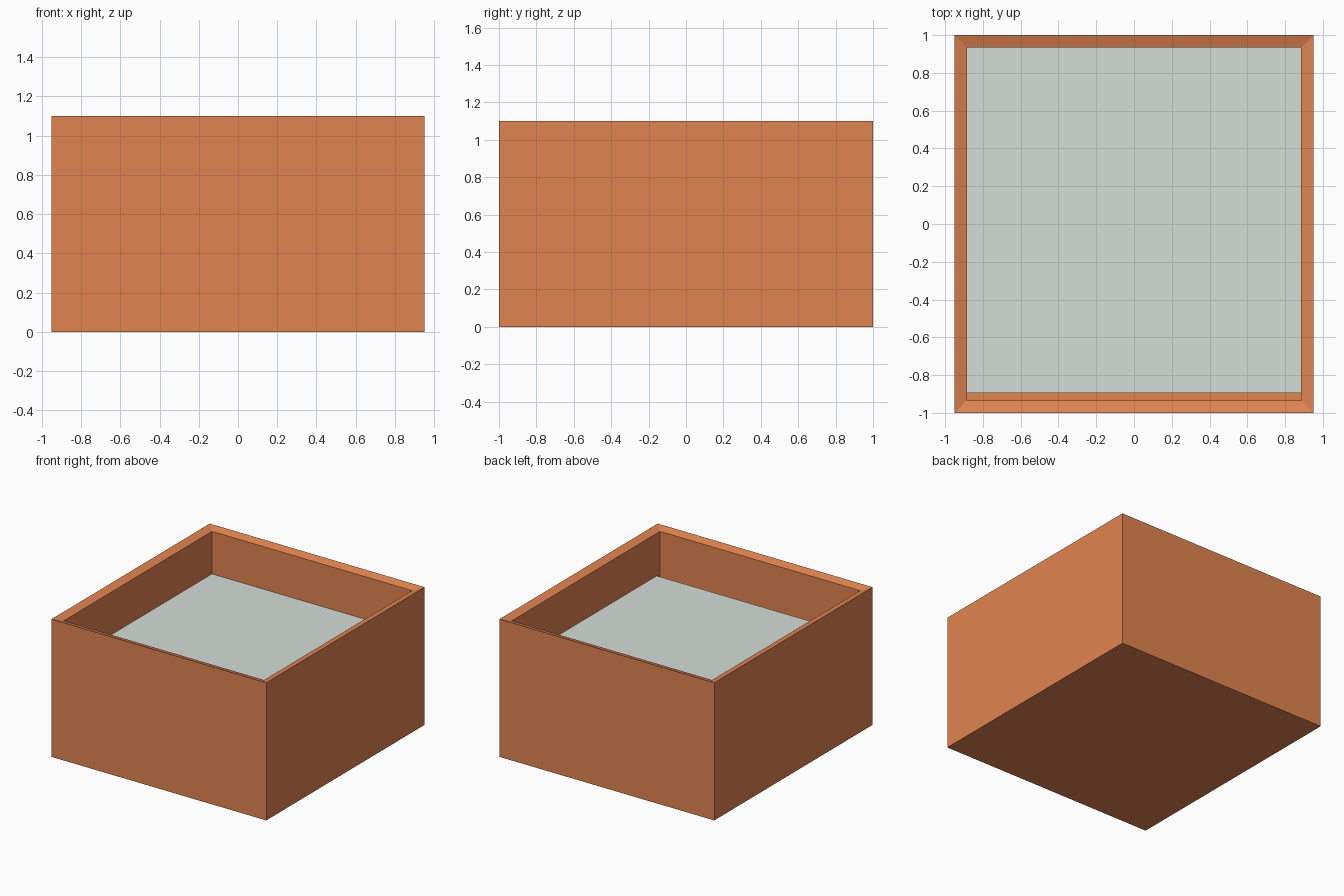
import bpy, bmesh

if "Cube" in bpy.data.objects:
    bpy.data.objects.remove(bpy.data.objects["Cube"])


def material(name, color):
    m = bpy.data.materials.new(name)
    m.diffuse_color = color
    m.use_nodes = True
    m.node_tree.nodes["Principled BSDF"].inputs["Base Color"].default_value = m.diffuse_color
    return m


def finish(bm, name, mat):
    bmesh.ops.recalc_face_normals(bm, faces=bm.faces)
    me = bpy.data.meshes.new(name)
    bm.to_mesh(me)
    bm.free()
    me.materials.append(mat)
    ob = bpy.data.objects.new(name, me)
    bpy.context.collection.objects.link(ob)
    return ob


def lofted(name, rings, mat):
    """Stack of rectangles (x0, x1, y0, y1, z) skinned together, capped at both ends."""
    bm = bmesh.new()
    loops = [[bm.verts.new(p) for p in
              ((x0, y0, z), (x1, y0, z), (x1, y1, z), (x0, y1, z))]
             for x0, x1, y0, y1, z in rings]
    for a, b in zip(loops, loops[1:]):
        for i in range(4):
            j = (i + 1) % 4
            bm.faces.new((a[i], a[j], b[j], b[i]))
    bm.faces.new(loops[0][::-1])
    bm.faces.new(loops[-1])
    return finish(bm, name, mat)


orange = material("orange", (0.75, 0.23, 0.08, 1))
pale = material("pale_grey_green", (0.66, 0.72, 0.68, 1))

X, Y, H, WALL = 0.95, 1.0, 1.1, 0.065
IX, IY = X - WALL, Y - WALL

# Open box with a rim sloping gently inward
lofted("box", [(-X, X, -Y, Y, 0), (-X, X, -Y, Y, H),
               (-IX, IX, -IY, IY, H - 0.02),
               (-IX, IX, -IY, IY, WALL)], orange)

# Recessed panel, leaving a narrow slot along the front wall
lofted("inner_panel", [(-IX, IX, -0.895, IY, 0.71),
                       (-IX, IX, -0.895, IY, 0.74)], pale)
